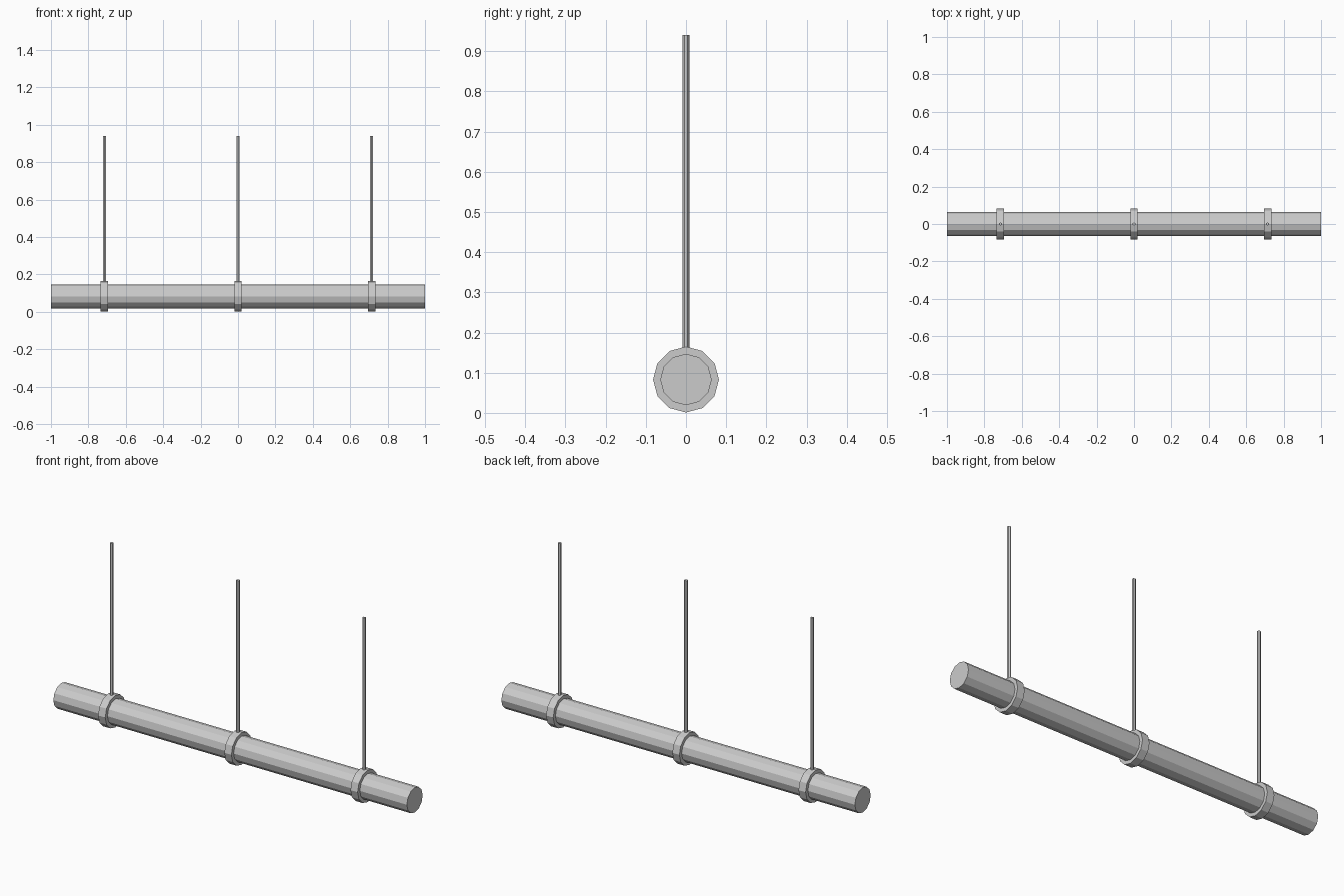
import bpy
from math import pi

cube = bpy.data.objects.get("Cube")
if cube:
    bpy.data.objects.remove(cube, do_unlink=True)

# Single metal colour
grey = bpy.data.materials.new("light_grey_metal")
grey.use_nodes = True
colour = (0.6, 0.6, 0.6, 1)
grey.diffuse_color = colour
grey.node_tree.nodes["Principled BSDF"].inputs["Base Color"].default_value = colour

PIPE_Z = 0.083
ROD_TOP = 0.94


def cylinder(name, sides, radius, length, location, along_x=False):
    rotation = (0, pi / 2, 0) if along_x else (0, 0, 0)
    bpy.ops.mesh.primitive_cylinder_add(
        vertices=sides, radius=radius, depth=length,
        location=location, rotation=rotation)
    obj = bpy.context.object
    obj.name = name
    obj.data.materials.append(grey)
    return obj


# Horizontal pipe
cylinder("pipe", 12, 0.064, 2, (0, 0, PIPE_Z), along_x=True)

# Clamp collars with hanging rods
rod_bottom = PIPE_Z + 0.075
for side, x in (("right", -0.714), ("middle", 0), ("left", 0.714)):
    cylinder(side + "_clamp", 12, 0.082, 0.04, (x, 0, PIPE_Z), along_x=True)
    cylinder(side + "_hanger_rod", 6, 0.0085, ROD_TOP - rod_bottom,
             (x, 0, (ROD_TOP + rod_bottom) / 2))
